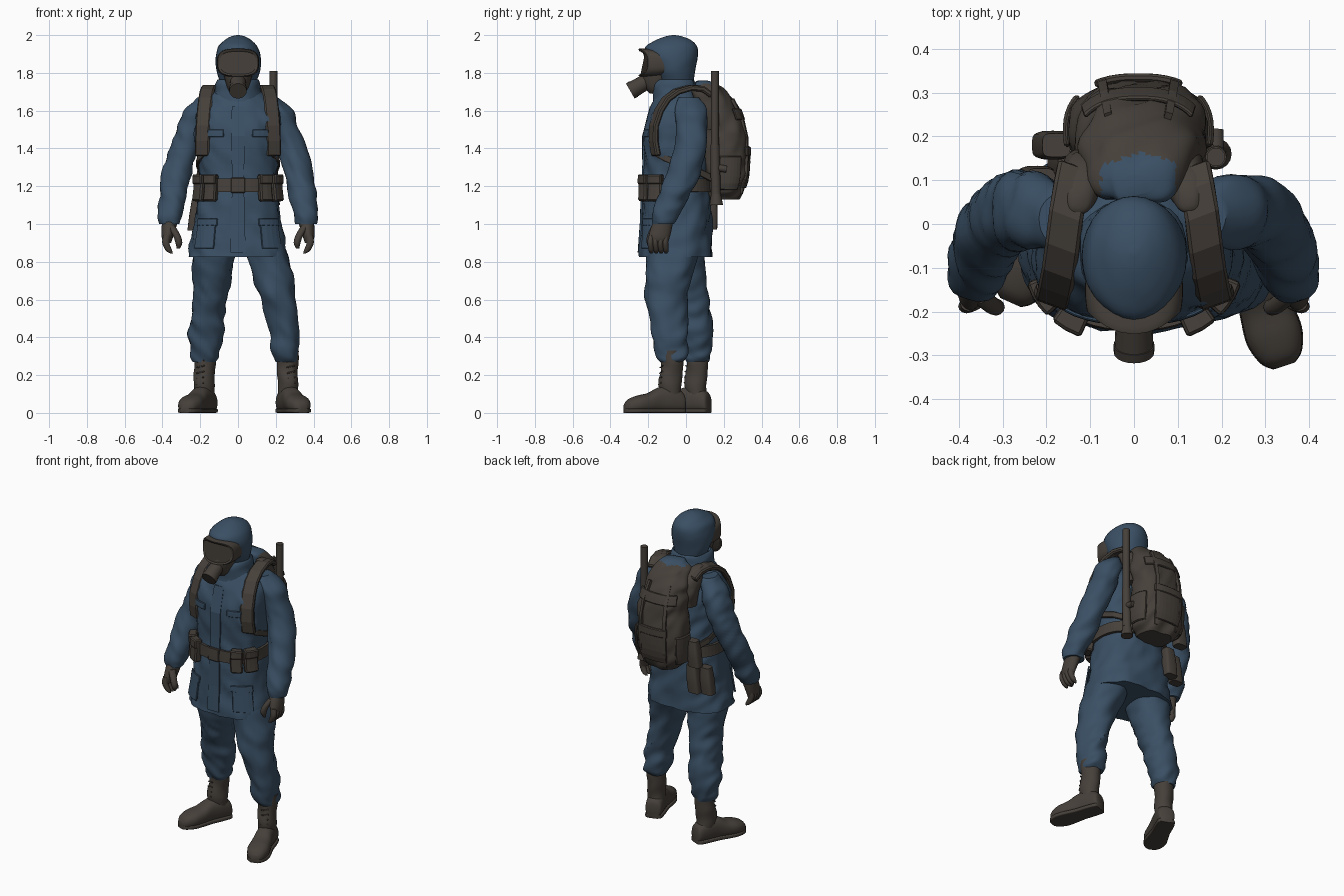
import bpy, bmesh
from math import sin, cos, radians, copysign, pi
from mathutils import Vector, Matrix, noise

cube = bpy.data.objects.get("Cube")
if cube:
    bpy.data.objects.remove(cube)


def material(name, colour):
    mat = bpy.data.materials.new(name)
    mat.use_nodes = True
    mat.diffuse_color = (*colour, 1)
    mat.node_tree.nodes["Principled BSDF"].inputs["Base Color"].default_value = (*colour, 1)
    return mat


blue = material("blue cloth", (.042, .079, .128))
brown = material("dark brown gear", (.061, .051, .042))
FORWARD = Matrix.Rotation(pi / 2, 4, "X")      # turns local z to the front


def finish(name, bm, mat, smooth=True):
    bmesh.ops.recalc_face_normals(bm, faces=bm.faces)
    mesh = bpy.data.meshes.new(name)
    bm.to_mesh(mesh)
    bm.free()
    mesh.materials.append(mat)
    if smooth:
        mesh.polygons.foreach_set("use_smooth", [True] * len(mesh.polygons))
        mesh.set_sharp_from_angle(angle=radians(40))
    obj = bpy.data.objects.new(name, mesh)
    bpy.context.scene.collection.objects.link(obj)
    return obj


def smooth_rows(table, steps):
    """Pass a spline through rows of (x, y, z, radius x, radius y)."""
    rows = []
    last = len(table) - 1
    for i in range(last):
        a, b, c, d = (table[max(0, min(last, i + k))] for k in (-1, 0, 1, 2))
        for j in range(steps):
            u = j / steps
            rows.append([q + u * (r - p) / 2 + u * u * (p - 2.5 * q + 2 * r - s / 2)
                         + u ** 3 * (3 * (q - r) + s - p) / 2
                         for p, q, r, s in zip(a, b, c, d)])
    rows.append(list(table[-1]))
    return rows


def ring_point(row, angle, power, grow=0.0):
    """Point on a squared-off ellipse; angle zero faces the front."""
    x, y, z, rx, ry = row
    s, c = sin(angle), cos(angle)
    return Vector((x + (rx + grow) * copysign(abs(s) ** (2 / power), s),
                   y - (ry + grow) * copysign(abs(c) ** (2 / power), c), z))


def loft(name, table, mat, power=2.0, sides=28, folds=0.0, matrix=Matrix(), steps=5):
    bm = bmesh.new()
    rings = []
    for row in smooth_rows(table, steps):
        ring = []
        for k in range(sides):
            angle = 2 * pi * k / sides
            p = ring_point(row, angle, power)
            wave = noise.noise(Vector((p.x * 12, p.y * 12, p.z * 15 + p.x * 14)))
            p = ring_point(row, angle, power, folds * wave)
            ring.append(bm.verts.new(matrix @ p))
        rings.append(ring)
    for low, high in zip(rings, rings[1:]):
        for k in range(sides):
            n = (k + 1) % sides
            bm.faces.new((low[k], low[n], high[n], high[k]))
    bm.faces.new(rings[0])
    bm.faces.new(rings[-1])
    return finish(name, bm, mat)


def grid(name, points, mat, thick, bevel=0.0):
    """Turn rows of points into a padded sheet."""
    bm = bmesh.new()
    verts = [[bm.verts.new(p) for p in line] for line in points]
    for a, b in zip(verts, verts[1:]):
        for k in range(len(a) - 1):
            bm.faces.new((a[k], a[k + 1], b[k + 1], b[k]))
    obj = finish(name, bm, mat, False)
    solid = obj.modifiers.new("thickness", "SOLIDIFY")
    solid.thickness, solid.offset = thick, 0
    if bevel:
        edge = obj.modifiers.new("soft edge", "BEVEL")
        edge.width, edge.limit_method = bevel, "ANGLE"
    return obj


def patch(name, table, power, start, end, low, high, thick, mat, bevel=0.0):
    """Padded sheet hugging a lofted body between two angles and two heights."""
    rows = smooth_rows(table, 8)
    cols = max(2, int((end - start) / 7))
    lines = []
    for j in range(6):
        z = low + (high - low) * j / 5
        a, b = next((a, b) for a, b in zip(rows, rows[1:]) if a[2] <= z <= b[2])
        u = (z - a[2]) / (b[2] - a[2])
        row = [p + u * (q - p) for p, q in zip(a, b)]
        lines.append([ring_point(row, radians(start + (end - start) * k / cols), power, thick / 2)
                      for k in range(cols + 1)])
    return grid(name, lines, mat, thick, bevel)


def band(name, path, across, thick, mat):
    across = Vector(across)
    return grid(name, [[Vector(p) - across, Vector(p) + across] for p in path], mat, thick, thick / 4)


def rod(name, start, end, r1, r2, mat, sides=16):
    a, b = Vector(start), Vector(end)
    turn = (b - a).to_track_quat("Z", "Y").to_matrix().to_4x4()
    bm = bmesh.new()
    bmesh.ops.create_cone(bm, cap_ends=True, segments=sides, radius1=r1, radius2=r2,
                          depth=(b - a).length, matrix=Matrix.Translation((a + b) / 2) @ turn)
    return finish(name, bm, mat)


def flip(table, side):
    return [(row[0] * side, *row[1:]) for row in table]


# Coat with placket, pockets and flaps
coat = [(0, -.055, .825, .265, .193), (0, -.05, 1, .235, .185), (0, -.05, 1.2, .205, .178),
        (0, -.055, 1.35, .215, .165), (0, -.055, 1.5, .23, .165), (0, -.045, 1.6, .22, .145),
        (0, -.04, 1.67, .165, .12), (0, -.04, 1.71, .11, .1)]
loft("coat", coat, blue, 2.4, 56, .016, steps=9)
patch("coat_placket", coat, 2.4, -6, 6, .85, 1.62, .01, blue)
for side, label in ((1, "left"), (-1, "right")):
    for part, mid, half, low, high in (("hip_pocket", 42, 17, .87, 1.0), ("hip_flap", 42, 19, .99, 1.03),
                                       ("chest_flap", 27, 12, 1.46, 1.5)):
        patch(label + "_" + part, coat, 2.4, side * mid - half, side * mid + half, low, high, .01, blue, .003)

# Trousers
loft("left_trouser_leg", [(.255, -.075, .27, .055, .06), (.255, -.075, .3, .068, .08), (.25, -.08, .36, .076, .09),
                          (.242, -.09, .45, .077, .097), (.21, -.105, .6, .09, .11), (.19, -.095, .7, .102, .118),
                          (.16, -.07, .82, .115, .135), (.125, -.055, .95, .1, .14)],
     blue, 2.2, folds=.016, steps=8)
loft("right_trouser_leg", [(-.175, .06, .27, .055, .06), (-.175, .06, .31, .075, .073), (-.17, .05, .4, .092, .087),
                           (-.16, .035, .5, .09, .1), (-.15, .01, .6, .087, .107), (-.14, -.01, .7, .098, .115),
                           (-.13, -.03, .82, .112, .13), (-.11, -.04, .95, .1, .14)],
     blue, 2.2, folds=.016, steps=8)

# Boots
foot = [(0, .04, -.068, .032, .04), (0, .055, -.055, .048, .055), (0, .07, 0, .053, .07),
        (0, .068, .07, .053, .068), (0, .053, .13, .06, .053), (0, .046, .19, .064, .046),
        (0, .036, .24, .048, .036), (0, .024, .262, .024, .022)]
for label, x, y, turn in (("left", .262, -.075, 18), ("right", -.175, .06, -24)):
    place = Matrix.Translation((x, y, 0)) @ Matrix.Rotation(radians(turn), 4, "Z")
    loft(label + "_boot_foot", foot, brown, 2.4, matrix=place @ FORWARD)
    loft(label + "_boot_shaft", [(0, 0, .08, .05, .056), (0, -.01, .16, .052, .06), (0, 0, .25, .055, .058),
                                 (0, 0, .33, .06, .06)], brown, folds=.008, matrix=place)
    sole = [(0, .012, z, rx + .002, .012) for _, _, z, rx, _ in foot]
    loft(label + "_boot_sole", sole, brown, 6, matrix=place @ FORWARD)
    for k in range(5):
        z, front = .15 + .03 * k, -.066 + .003 * k
        rod(label + "_boot_lace", place @ Vector((-.022, front, z)), place @ Vector((.022, front, z + .01)),
            .004, .004, brown, 6)

# Arms, gloves, shoulder straps and the padded lobes where they meet the pack
arm = [(.17, .01, 1.67, .04, .05), (.215, .025, 1.6, .07, .085), (.25, .03, 1.5, .078, .087),
       (.285, .025, 1.4, .079, .086), (.328, -.02, 1.25, .075, .085), (.348, -.08, 1.12, .071, .08),
       (.36, -.105, 1.05, .064, .075), (.36, -.115, 1.0, .052, .058)]
palm = [(.358, -.115, 1.03, .044, .048), (.366, -.13, .98, .038, .056), (.374, -.142, .93, .03, .056),
        (.374, -.145, .9, .02, .05)]
thumb = [(.355, -.16, .99, .022, .022), (.325, -.185, .94, .02, .02), (.313, -.19, .9, .018, .018),
         (.316, -.185, .87, .008, .008)]
lobe = [(.115, .12, 1.5, .03, .04), (.12, .115, 1.6, .042, .055), (.12, .09, 1.68, .042, .055),
        (.125, .06, 1.725, .03, .035), (.13, .05, 1.737, .01, .012)]
for side, label in ((1, "left"), (-1, "right")):
    loft(label + "_sleeve", flip(arm, side), blue, 2.1, folds=.014, steps=8)
    loft(label + "_glove_palm", flip(palm, side), brown)
    loft(label + "_glove_thumb", flip(thumb, side), brown, sides=12)
    for k in range(4):
        y = -.184 + .026 * k
        finger = [(.376, y, .94, .02, .015), (.382, y - .004, .9, .019, .016),
                  (.366, y, .86, .017, .014), (.352, y, .845, .007, .007)]
        loft(label + "_glove_finger", flip(finger, side), brown, sides=12)
    path = [(.135, .13, 1.68), (.145, .08, 1.715), (.155, .02, 1.72), (.163, -.05, 1.7), (.17, -.105, 1.66),
            (.177, -.143, 1.6), (.183, -.17, 1.52), (.186, -.172, 1.44), (.188, -.158, 1.36)]
    band(label + "_shoulder_strap", flip(path, side), (.038 * side, .014, 0), .03, brown)
    loft(label + "_pack_lobe", flip(lobe, side), brown, 2.4, folds=.01)
    path = [(.175, -.165, 1.38), (.205, -.11, 1.35), (.215, -.04, 1.32), (.2, .06, 1.28), (.15, .14, 1.24)]
    band(label + "_lower_strap", flip(path, side), (0, 0, .02), .014, brown)

# Belt with pouches
patch("belt", coat, 2.4, 0, 360, 1.17, 1.24, .016, brown)
patch("belt_buckle", coat, 2.4, -7, 7, 1.165, 1.245, .022, brown, .004)
for side in (1, -1):
    for mid, half in ((35, 10), (60, 12)):
        patch("belt_pouch", coat, 2.4, side * mid - half, side * mid + half, 1.12, 1.25, .044, brown, .008)
        patch("belt_pouch_flap", coat, 2.4, side * mid - half, side * mid + half, 1.21, 1.262, .05, brown, .006)

# Hood reaching forward over the brow, and collar
loft("hood", [(0, -.045, 1.66, .085, .08), (0, -.05, 1.74, .095, .09), (0, -.062, 1.81, .115, .112),
              (0, -.074, 1.88, .12, .136), (0, -.078, 1.935, .106, .138), (0, -.068, 1.97, .076, .1),
              (0, -.065, 1.992, .038, .048), (0, -.065, 2, .006, .006)], blue, folds=.004)
loft("collar", [(0, -.045, 1.61, .145, .13), (0, -.045, 1.66, .14, .125), (0, -.055, 1.7, .125, .118),
                (0, -.06, 1.74, .124, .115), (0, -.06, 1.765, .108, .1), (0, -.06, 1.74, .085, .08)],
     blue, 2.2, folds=.016)

# Mask: goggle frame, recessed lens, mouthpiece and filter
goggles = loft("goggle_frame", [(0, 1.853, .12, .104, .07), (0, 1.853, .2, .112, .075), (0, 1.855, .247, .108, .073),
                                (0, 1.855, .25, .102, .066), (0, 1.853, .244, .096, .06)],
               brown, 3, 40, matrix=FORWARD, steps=3)
for v in goggles.data.vertices:
    v.co.y += 4.5 * v.co.x ** 2
loft("mask_mouthpiece", [(0, -.13, 1.69, .045, .06), (0, -.15, 1.73, .06, .075), (0, -.15, 1.79, .075, .085),
                         (0, -.14, 1.83, .075, .08)], brown)
rod("mask_filter", (0, -.19, 1.765), (0, -.288, 1.708), .04, .045, brown, 20)
rod("mask_filter_rim", (0, -.276, 1.715), (0, -.295, 1.704), .047, .046, brown, 20)

# Backpack, with cloth showing between its upper lobes
pack = [(.01, .2, 1.13, .1, .075), (.01, .2, 1.18, .145, .1), (.01, .21, 1.27, .156, .113),
        (.01, .21, 1.45, .154, .113), (.01, .185, 1.58, .143, .107), (.01, .15, 1.66, .128, .098),
        (.01, .115, 1.72, .105, .075), (.01, .09, 1.75, .07, .045), (.01, .085, 1.76, .03, .02)]
backpack = loft("backpack", pack, brown, 2.4, 48, .02, steps=6)
backpack.data.materials.append(blue)
for face in backpack.data.polygons:
    p = face.center
    if p.z > 1.68 and p.y < .165 - abs(p.x - .02) / 3 and abs(p.x - .01) < .085:
        face.material_index = 1
patch("pack_rear_pocket", pack, 2.4, 150, 210, 1.19, 1.38, .014, brown, .005)
patch("pack_rear_flap", pack, 2.4, 147, 213, 1.36, 1.41, .018, brown, .005)
patch("pack_lid", pack, 2.4, 125, 235, 1.55, 1.61, .012, brown, .004)
for side in (1, -1):
    mid = 180 + side * 26
    patch("pack_rear_strap", pack, 2.4, mid - 4, mid + 4, 1.16, 1.66, .016, brown)
    mid = 180 + side * 78
    patch("pack_side_pocket", pack, 2.4, mid - 25, mid + 25, 1.18, 1.36, .016, brown, .006)

# Slung tool on the left side of the pack
rod("tool_barrel", (.187, .153, 1.4), (.187, .153, 1.81), .021, .021, brown)
rod("tool_shaft", (.187, .158, 1.16), (.187, .153, 1.42), .026, .024, brown)
rod("tool_grip", (.187, .16, 1.1), (.187, .158, 1.18), .036, .022, brown)
rod("tool_catch", (.187, .15, 1.3), (.187, .215, 1.29), .02, .018, brown, 10)

# Hanging pouches on the right hip
for x, y, low, high in ((-.22, .1, .965, 1.13), (-.15, .135, .97, 1.14), (-.185, .18, 1.16, 1.32)):
    loft("hanging_pouch", [(x - .01, y, low, .038, .03), (x, y, (low + high) / 2, .038, .033),
                           (x + .008, y, high, .032, .027)], brown, 4, 20)
